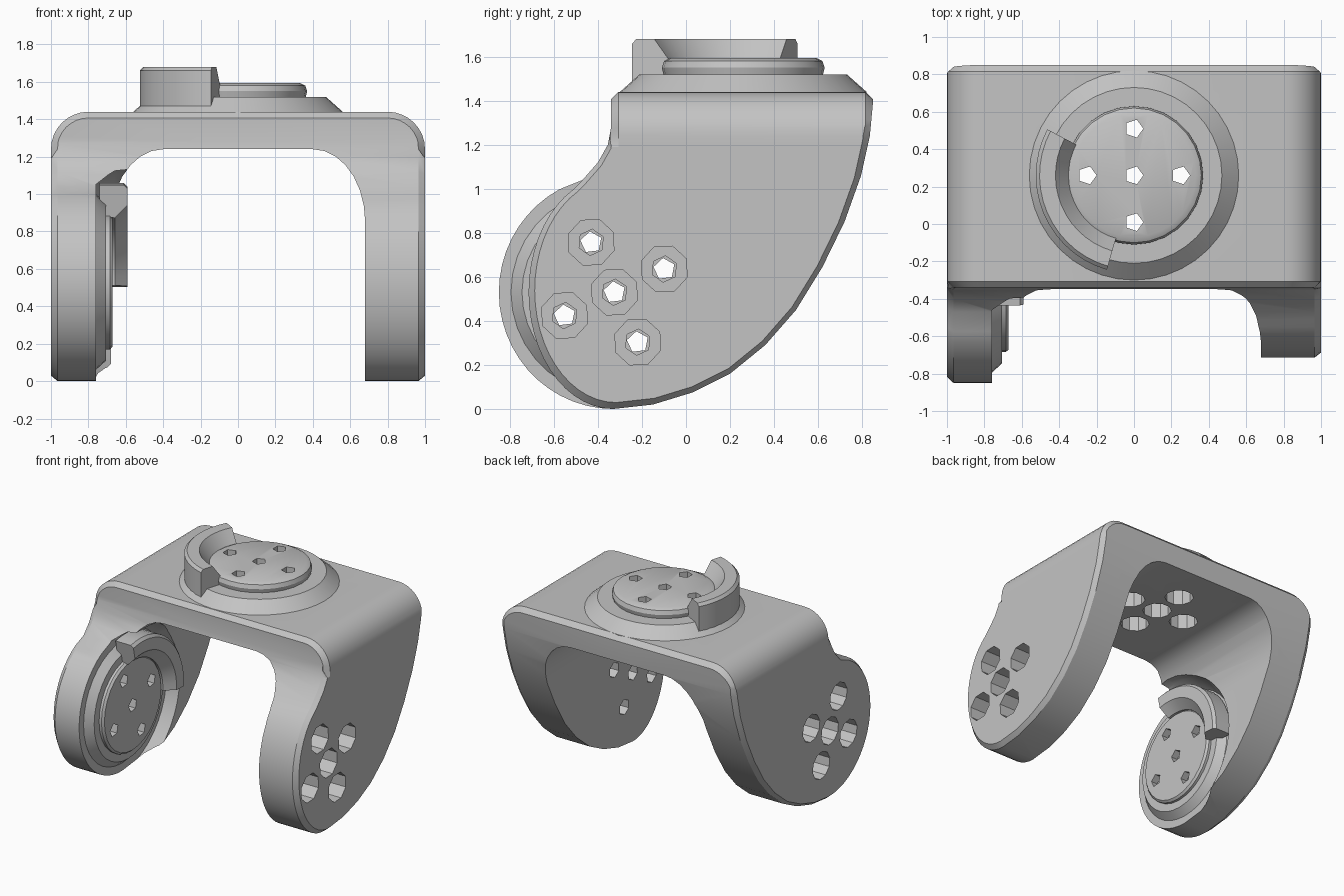
import bpy, bmesh, math
from mathutils import Matrix, Vector

if "Cube" in bpy.data.objects:
    bpy.data.objects.remove(bpy.data.objects["Cube"])

grey = bpy.data.materials.new("plain grey")
grey.use_nodes = True
COLOUR = (0.55, 0.55, 0.55, 1)
grey.diffuse_color = COLOUR
grey.node_tree.nodes["Principled BSDF"].inputs["Base Color"].default_value = COLOUR


def finish(name, bm, frame=Matrix()):
    bm.transform(frame)
    bmesh.ops.recalc_face_normals(bm, faces=bm.faces)
    mesh = bpy.data.meshes.new(name)
    bm.to_mesh(mesh)
    bm.free()
    mesh.materials.append(grey)
    obj = bpy.data.objects.new(name, mesh)
    bpy.context.collection.objects.link(obj)
    return obj


def loft(name, sections, frame=Matrix()):
    """Skin a row of matching closed sections and cap both ends."""
    bm = bmesh.new()
    rings = [[bm.verts.new(p) for p in s] for s in sections]
    n = len(rings[0])
    for a, b in zip(rings, rings[1:]):
        for i in range(n):
            bm.faces.new((a[i], a[(i + 1) % n], b[(i + 1) % n], b[i]))
    bm.faces.new(rings[0])
    bm.faces.new(rings[-1])
    return finish(name, bm, frame)


def activate(obj):
    bpy.ops.object.select_all(action='DESELECT')
    obj.select_set(True)
    bpy.context.view_layer.objects.active = obj


def boolean(obj, tool, operation):
    activate(obj)
    mod = obj.modifiers.new("cut", 'BOOLEAN')
    mod.operation = operation
    mod.object = tool
    mod.solver = 'EXACT'
    bpy.ops.object.modifier_apply(modifier=mod.name)


def smooth(obj):
    activate(obj)
    bpy.ops.object.shade_smooth_by_angle(angle=math.radians(28))


def arc(cx, cy, rx, ry, start, end, steps):
    angles = [math.radians(start + (end - start) * i / steps) for i in range(steps + 1)]
    return [(cx + rx * math.cos(a), cy + ry * math.sin(a)) for a in angles]


# U-shaped front section: rounded outside, broad fillets inside
def u_section(y, bend):
    outer = [(1, -.1), (1, 1.19)] + arc(.8, 1.24, bend, bend, 0, 90, 8)
    inner = arc(.4, .85, .28, .39, 90, 0, 7) + [(.68, -.1)]
    half = [(x, y, z) for x, z in outer], [(x, y, z) for x, z in inner]
    mirrored = [[(-x, y, z) for x, y, z in reversed(part)] for part in half]
    return half[0] + mirrored[0] + mirrored[1] + half[1]


# A tighter bend at front and back chamfers the deck edges
bracket = loft("bracket", [u_section(y, bend) for y, bend in
                           ((-1, .165), (-.342, .165), (-.307, .2), (.815, .2), (.86, .155))])


# Side outline: round lobe, sweeping back edge and concave neck
def side_outline(x, reach, scale):
    lobe = arc(-.33, .53, reach, .53, 118, 270, 22)
    back = [(-.15, .02), (.03, .075), (.2, .16), (.36, .29), (.5, .45), (.62, .645),
            (.72, .85), (.795, 1.06), (.835, 1.24), (.85, 1.40), (.85, 1.5)]
    neck = [(-.34, 1.5), (-.34, 1.28), (-.355, 1.2), (-.40, 1.12), (-.47, 1.04)]
    return [(x, y * scale, .75 + (z - .75) * scale) for y, z in lobe + back + neck]


# The outline shrinks at both outer faces to chamfer the arm edges
outline = loft("side_outline", [side_outline(-1.01, .52, .95), side_outline(-.965, .52, 1),
                                side_outline(-.1, .52, 1), side_outline(.1, .385, 1),
                                side_outline(.965, .385, 1), side_outline(1.01, .385, .95)])
boolean(bracket, outline, 'INTERSECT')
bpy.data.objects.remove(outline)

# Local frames of the two mounts and the plain arm, local z along the mount axis
side_axes = Matrix(((0, 0, 1, 0), (1, 0, 0, 0), (0, 1, 0, 0), (0, 0, 0, 1)))
tilt = Matrix.Rotation(math.radians(25), 4, 'Z')
deck_frame = Matrix.Translation((0, .26, 1.44))
arm_frame = Matrix.Translation((-.76, -.325, .53)) @ side_axes
plain_frame = Matrix.Translation((1, -.325, .53)) @ side_axes


def turned(name, profile, sides, frame):
    rings = [[(x, y, h) for x, y in arc(0, 0, r, r, 0, 360 - 360 / sides, sides - 1)]
             for r, h in profile]
    return loft(name, rings, frame)


# Sloping round recess that clears the arm mount
recess = turned("recess", [(.54, 0), (.60, .1), (.62, .3)], 40, arm_frame)
boolean(bracket, recess, 'DIFFERENCE')
bpy.data.objects.remove(recess)

# Raised mounts: sloping base and a disc
deck_base = turned("deck_base", [(.56, -.02), (.56, 0), (.47, .08)], 40, deck_frame)
deck_disc = turned("deck_disc", [(.36, .07), (.37, .11), (.36, .14), (.33, .155)], 28, deck_frame)
arm_base = turned("arm_base", [(.47, -.02), (.47, 0), (.42, .055)], 36, arm_frame)
arm_disc = turned("arm_disc", [(.36, .04), (.36, .075), (.345, .09)], 28, arm_frame)

# Five holes each: wide pockets from outside, narrow screw holes through the discs
SPOTS = [(0, 0), (.25, 0), (0, .25), (-.25, 0), (0, -.25)]
deck_parts = [bracket, deck_base, deck_disc]
arm_parts = [bracket, arm_base, arm_disc]
drills = [(deck_parts, deck_frame, .105, -.4, .1, 10),
          (deck_parts, deck_frame, .05, -.45, .3, 5),
          (arm_parts, arm_frame @ tilt, .105, -.4, .035, 10),
          (arm_parts, arm_frame @ tilt, .05, -.45, .15, 5),
          ([bracket], plain_frame @ tilt, .11, -.25, .1, 8),
          ([bracket], plain_frame @ tilt, .06, -.4, .15, 6)]
for parts, frame, radius, low, high, sides in drills:
    for x, y in SPOTS:
        pin = turned("drill_pin", [(radius, low), (radius, high)], sides,
                     frame @ Matrix.Translation(Vector((x, y, 0))))
        for part in parts:
            boolean(part, pin, 'DIFFERENCE')
        bpy.data.objects.remove(pin)


# Curved stop collars standing over each disc
def collar(name, frame, start, end, radius, height):
    section = [(.36, .02), (radius, .02), (radius, height - .02), (radius - .02, height),
               (.42, height), (.35, height * .6)]
    rings = []
    for c, s in arc(0, 0, 1, 1, start, end, 14):
        rings.append([(r * c, r * s, h) for r, h in section])
    return loft(name, rings, frame)


deck_collar = collar("deck_collar", deck_frame, 152, 254, .525, .24)
arm_collar = collar("arm_collar", arm_frame, -3, 102, .53, .17)

for part in (bracket, deck_base, deck_disc, arm_base, arm_disc, deck_collar, arm_collar):
    smooth(part)
